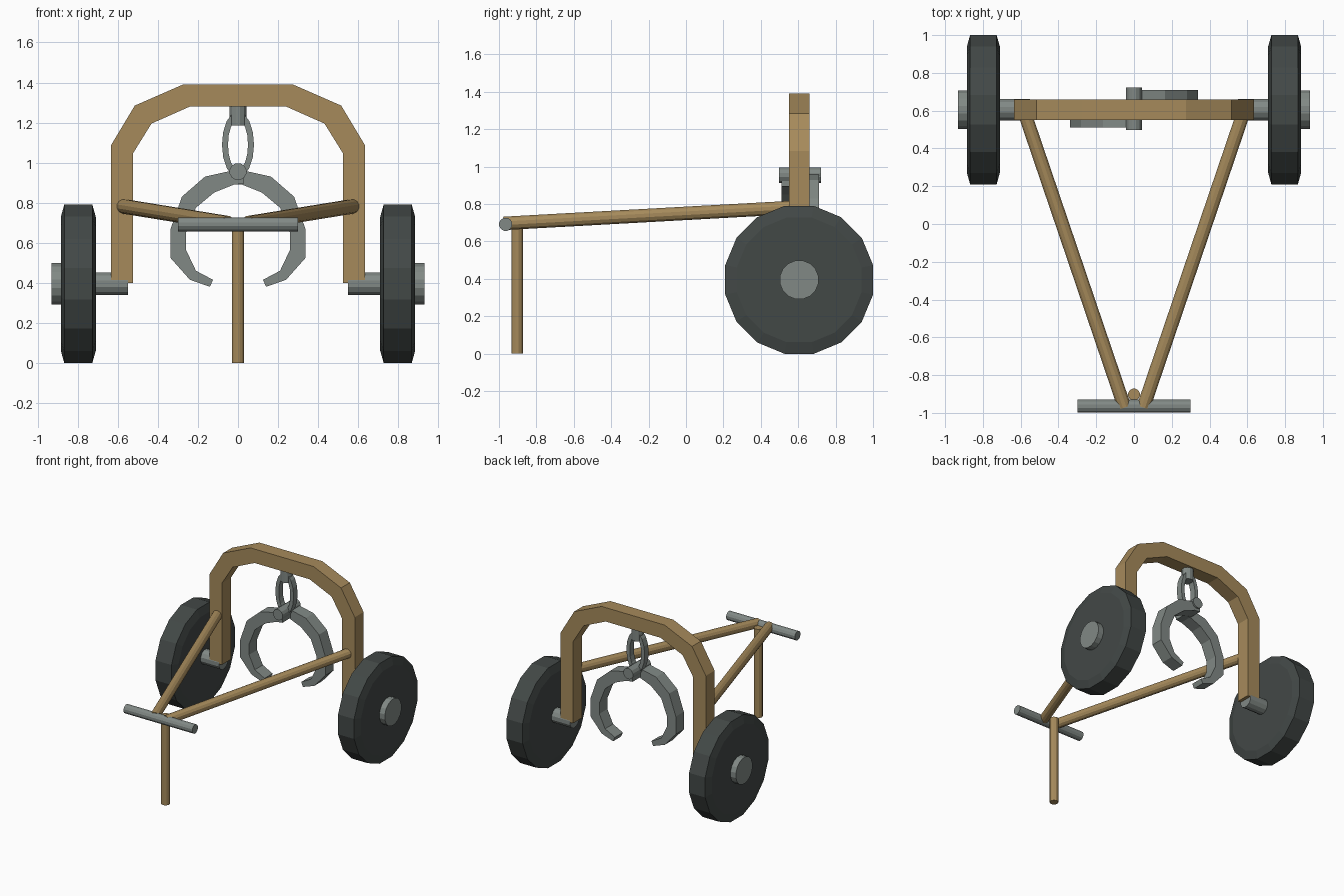
import bpy, bmesh
from math import sin, cos, pi
from mathutils import Vector

if "Cube" in bpy.data.objects:
    bpy.data.objects.remove(bpy.data.objects["Cube"])


def material(name, colour):
    m = bpy.data.materials.new(name)
    m.diffuse_color = (*colour, 1)
    m.use_nodes = True
    m.node_tree.nodes["Principled BSDF"].inputs["Base Color"].default_value = m.diffuse_color
    return m


WOOD = material("wood", (0.38, 0.255, 0.105))
RUBBER = material("rubber", (0.055, 0.065, 0.062))
METAL = material("metal", (0.22, 0.25, 0.235))
AXLE_Y, AXLE_Z = 0.605, 0.395


def finish(name, bm, mat):
    bmesh.ops.recalc_face_normals(bm, faces=bm.faces)
    me = bpy.data.meshes.new(name)
    bm.to_mesh(me)
    bm.free()
    me.materials.append(mat)
    ob = bpy.data.objects.new(name, me)
    bpy.context.collection.objects.link(ob)
    return ob


def lathe(name, a, b, profile, n, mat):
    """Revolve (fraction along a-b, radius) pairs around the line a-b."""
    a, b = Vector(a), Vector(b)
    d = (b - a).normalized()
    ref = Vector((1, 0, 0)) if abs(d.z) > 0.9 else Vector((0, 0, 1))
    u = d.cross(ref).normalized()
    v = d.cross(u)
    bm = bmesh.new()
    rings = []
    for t, r in profile:
        rings.append([bm.verts.new(a.lerp(b, t) + r * (u * cos(k) + v * sin(k)))
                      for k in ((i + 0.5) * 2 * pi / n for i in range(n))])
    for p, q in zip(rings, rings[1:]):
        for i in range(n):
            j = (i + 1) % n
            bm.faces.new((p[i], p[j], q[j], q[i]))
    bm.faces.new(rings[0])
    bm.faces.new(rings[-1])
    return finish(name, bm, mat)


def rod(name, a, b, r, mat, n=12):
    return lathe(name, a, b, [(0, r), (1, r)], n, mat)


def band(name, outer, inner, y0, y1, mat, closed=False):
    """Flat bar in the xz plane between two outlines, with thickness in y."""
    bm = bmesh.new()
    secs = [[bm.verts.new(p) for p in ((o[0], y0, o[1]), (o[0], y1, o[1]),
                                       (i[0], y1, i[1]), (i[0], y0, i[1]))]
            for o, i in zip(outer, inner)]
    pairs = list(zip(secs, secs[1:]))
    if closed:
        pairs.append((secs[-1], secs[0]))
    else:
        bm.faces.new(secs[0])
        bm.faces.new(secs[-1])
    for p, q in pairs:
        for k in range(4):
            m = (k + 1) % 4
            bm.faces.new((p[k], p[m], q[m], q[k]))
    return finish(name, bm, mat)


def mirrored(pts):
    return pts + [(-x, z) for x, z in reversed(pts)]


# Wooden arch
band("arch_frame",
     mirrored([(0.635, 0.40), (0.635, 1.085), (0.515, 1.285), (0.275, 1.39)]),
     mirrored([(0.525, 0.40), (0.525, 1.045), (0.432, 1.195), (0.24, 1.28)]),
     0.55, 0.66, WOOD)

# Claw outline, from pivot to tip
claw_out = [(-0.03, 0.965), (0.04, 0.958), (0.165, 0.93), (0.28, 0.83),
            (0.338, 0.665), (0.338, 0.525), (0.24, 0.415), (0.14, 0.38)]
claw_in = [(-0.03, 0.895), (0.02, 0.89), (0.12, 0.85), (0.21, 0.775),
           (0.26, 0.65), (0.26, 0.565), (0.21, 0.46), (0.125, 0.415)]

for s, side in ((-1, "left"), (1, "right")):
    # Wheel, hub and stub axle
    lathe(side + "_wheel", (s * 0.71, AXLE_Y, AXLE_Z), (s * 0.885, AXLE_Y, AXLE_Z),
          [(0, 0.34), (0.1, 0.403), (0.9, 0.403), (1, 0.34)], 16, RUBBER)
    rod(side + "_hub", (s * 0.87, AXLE_Y, AXLE_Z), (s * 0.932, AXLE_Y, AXLE_Z),
        0.105, METAL, 16)
    rod(side + "_axle", (s * 0.55, AXLE_Y, AXLE_Z), (s * 0.72, AXLE_Y, AXLE_Z),
        0.059, METAL)
    # Pull shaft
    rod(side + "_shaft", (s * 0.58, 0.59, 0.783), (s * 0.05, -0.97, 0.697),
        0.037, WOOD)
    # Tong arm, one on each half of the pivot
    y0 = 0.51 if s < 0 else 0.61
    band(side + "_tong", [(s * x, z) for x, z in claw_out],
         [(s * x, z) for x, z in claw_in], y0, y0 + 0.1, METAL)

# Pivot pin, hanging link and hanger
rod("tong_pivot", (0, 0.498, 0.955), (0, 0.722, 0.955), 0.043, METAL)
ring = [(cos(i * pi / 8), sin(i * pi / 8)) for i in range(16)]
band("hanging_link", [(0.08 * c, 1.09 + 0.165 * s) for c, s in ring],
     [(0.05 * c, 1.09 + 0.125 * s) for c, s in ring], 0.58, 0.63, METAL, True)
rod("hanger", (0, AXLE_Y, 1.185), (0, AXLE_Y, 1.30), 0.043, METAL)

# Handle and prop leg
rod("handle", (-0.3, -0.964, 0.692), (0.3, -0.964, 0.692), 0.036, METAL)
rod("prop_leg", (0, -0.903, 0), (0, -0.903, 0.70), 0.032, WOOD)
